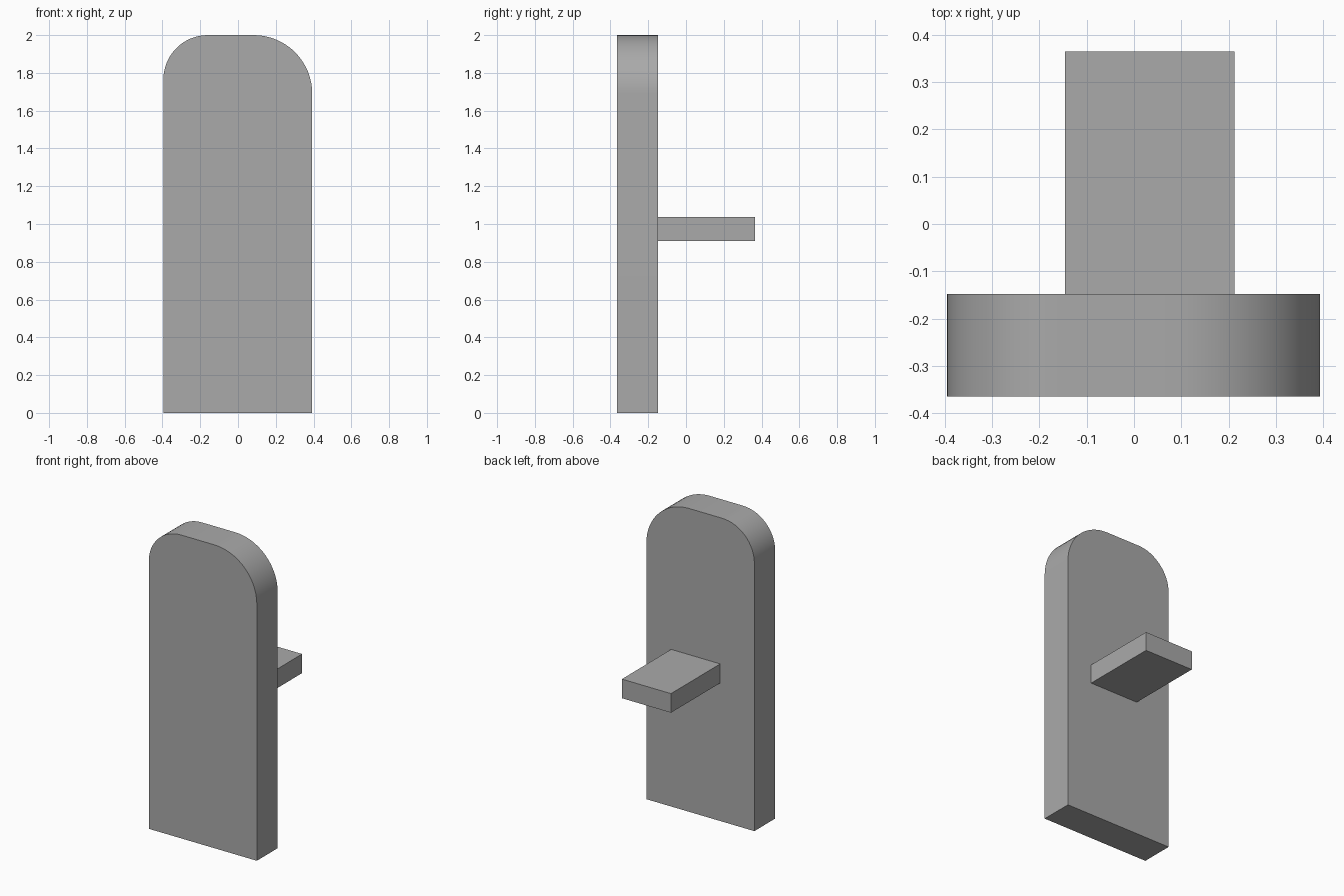
import bpy, bmesh
from math import sin, cos, pi
from mathutils import Vector

cube = bpy.data.objects.get("Cube")
if cube:
    bpy.data.objects.remove(cube, do_unlink=True)

# Single plain grey
grey = bpy.data.materials.new("plain_grey")
grey.use_nodes = True
colour = (0.4, 0.4, 0.4, 1)
grey.diffuse_color = colour
grey.node_tree.nodes["Principled BSDF"].inputs["Base Color"].default_value = colour


def extrude_profile(name, points, y0, y1):
    """Turn an x-z outline into a solid running from y0 to y1."""
    bm = bmesh.new()
    face = bm.faces.new([bm.verts.new((x, y0, z)) for x, z in points])
    out = bmesh.ops.extrude_face_region(bm, geom=[face])
    verts = [v for v in out["geom"] if isinstance(v, bmesh.types.BMVert)]
    bmesh.ops.translate(bm, verts=verts, vec=Vector((0, y1 - y0, 0)))
    bmesh.ops.recalc_face_normals(bm, faces=bm.faces)
    mesh = bpy.data.meshes.new(name)
    bm.to_mesh(mesh)
    bm.free()
    mesh.materials.append(grey)
    obj = bpy.data.objects.new(name, mesh)
    bpy.context.collection.objects.link(obj)
    bpy.ops.object.select_all(action="DESELECT")
    obj.select_set(True)
    bpy.context.view_layer.objects.active = obj
    bpy.ops.object.shade_smooth_by_angle(angle=pi / 6)
    return obj


def arc(cx, cz, rx, rz, start, steps=16):
    """Quarter turn, counter-clockwise from the start angle."""
    angles = [start + pi / 2 * i / steps for i in range(steps + 1)]
    return [(cx + rx * cos(a), cz + rz * sin(a)) for a in angles]


# Upright slab with two unequal rounded top corners
left, right, top = -0.395, 0.393, 2.0
big, small = 0.31, 0.235
outline = [(left, 0), (right, 0)]
outline += arc(right - big, top - big, big, big, 0)
outline += arc(left + small, top - small, small, small, pi / 2)
extrude_profile("upright_slab", outline, -0.365, -0.148)

# Flat shelf sticking out of the back
shelf = [(-0.146, 0.91), (0.212, 0.91), (0.212, 1.036), (-0.146, 1.036)]
extrude_profile("rear_shelf", shelf, -0.148, 0.365)
